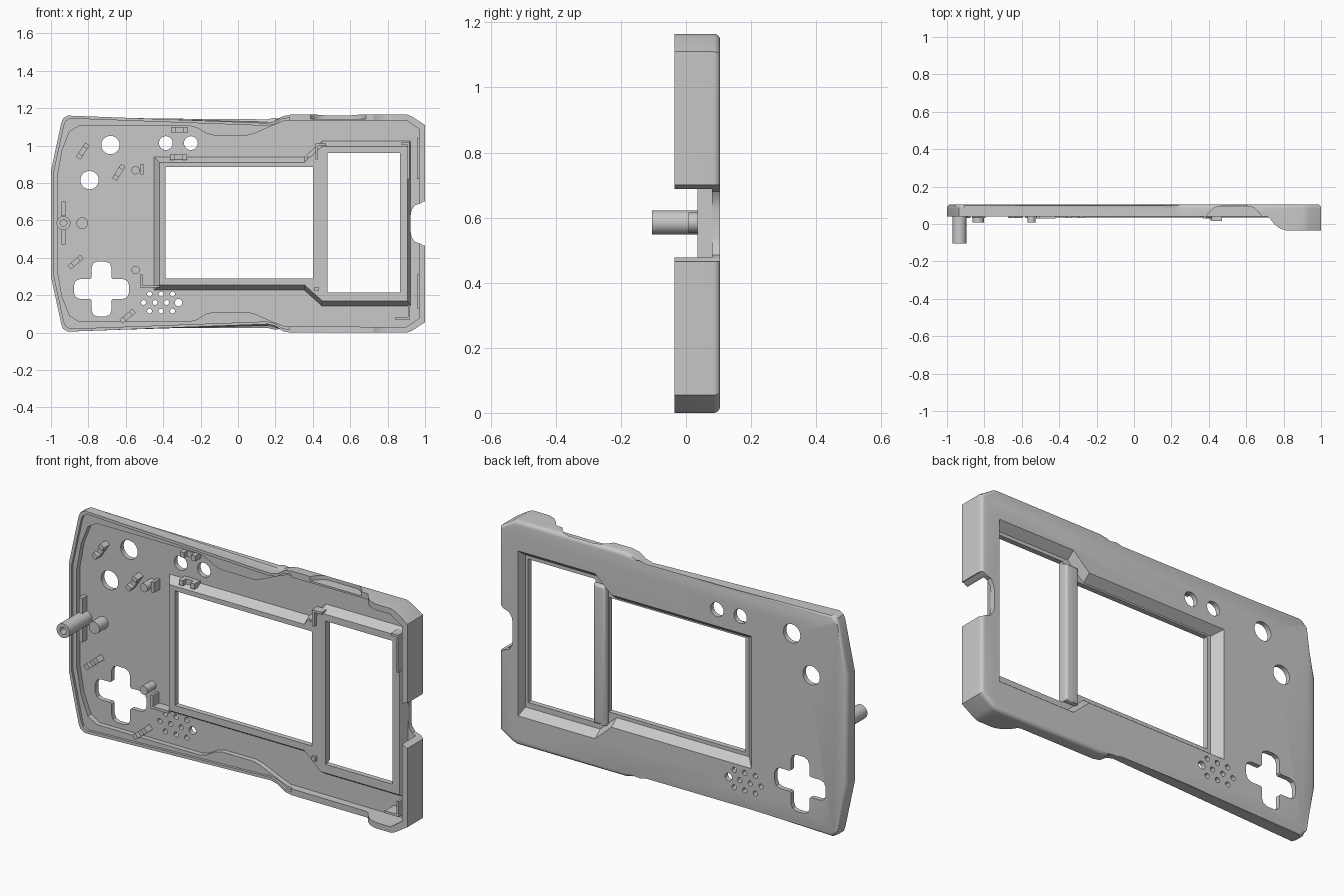
import bpy, bmesh, math
from mathutils import Matrix

if "Cube" in bpy.data.objects:
    bpy.data.objects.remove(bpy.data.objects["Cube"])

MID = 0.5825
grey = bpy.data.materials.new("plain grey")
grey.use_nodes = True
grey.diffuse_color = (0.58, 0.58, 0.58, 1)
grey.node_tree.nodes["Principled BSDF"].inputs["Base Color"].default_value = (0.58, 0.58, 0.58, 1)


def finish(name, bm):
    bmesh.ops.recalc_face_normals(bm, faces=bm.faces)
    mesh = bpy.data.meshes.new(name)
    bm.to_mesh(mesh)
    bm.free()
    mesh.materials.append(grey)
    ob = bpy.data.objects.new(name, mesh)
    bpy.context.collection.objects.link(ob)
    return ob


def prism(name, pts, lo, hi, axis="y", top=None, bevel=0):
    """Profile in xz (or xy) swept along y (or z); top gives a tapered end."""
    bm = bmesh.new()
    put = (lambda p, h: (p[0], h, p[1])) if axis == "y" else (lambda p, h: (p[0], p[1], h))
    a = [bm.verts.new(put(p, lo)) for p in pts]
    b = [bm.verts.new(put(p, hi)) for p in (top or pts)]
    n = len(a)
    bm.faces.new(a)
    end = bm.faces.new(b)
    for i in range(n):
        bm.faces.new((a[i], a[(i + 1) % n], b[(i + 1) % n], b[i]))
    if bevel:
        bmesh.ops.bevel(bm, geom=list(end.edges), offset=bevel, segments=4,
                        profile=0.5, affect="EDGES")
    return finish(name, bm)


def ring(name, pts, width, lo, hi):
    """Closed groove cutter that follows a polygon."""
    bm = bmesh.new()
    face = bm.faces.new([bm.verts.new((x, lo, z)) for x, z in pts])
    bmesh.ops.inset_region(bm, faces=[face], thickness=width, use_boundary=True)
    bmesh.ops.delete(bm, geom=[face], context="FACES")
    out = bmesh.ops.extrude_face_region(bm, geom=list(bm.faces), use_keep_orig=True)
    bmesh.ops.translate(bm, vec=(0, hi - lo, 0),
                        verts=[g for g in out["geom"] if isinstance(g, bmesh.types.BMVert)])
    return finish(name, bm)


def rect(x0, x1, z0, z1):
    return [(x0, z0), (x1, z0), (x1, z1), (x0, z1)]


def circle(x, z, r, n=28):
    return [(x + r * math.cos(i * math.tau / n), z + r * math.sin(i * math.tau / n)) for i in range(n)]


def mirrored(half):
    return half + [(x, 2 * MID - z) for x, z in reversed(half)]


def width_of(mesh):
    xs = [v.co.x for v in mesh.vertices]
    return max(xs) - min(xs) if xs else 0


def boolean(ob, other, mode="DIFFERENCE"):
    """Cut or join, moving to the next solver if one loses the body."""
    mod = ob.modifiers.new("cut", "BOOLEAN")
    mod.operation, mod.object = mode, other
    result = None
    for solver in ("EXACT", "MANIFOLD", "FLOAT"):
        mod.solver = solver
        graph = bpy.context.evaluated_depsgraph_get()
        graph.update()
        mesh = bpy.data.meshes.new_from_object(ob.evaluated_get(graph))
        if width_of(mesh) > 0.95 * width_of(ob.data):
            result = mesh
            break
    ob.modifiers.remove(mod)
    if result:
        ob.data = result
    bpy.data.objects.remove(other)


# Outer body with a rounded back edge
outline = mirrored([(-1, 0.3), (-0.945, 0.045), (-0.935, 0.02), (-0.91, 0.005), (0.16, 0.045),
                    (0.2, 0.035), (0.24, 0.008), (0.28, 0), (0.905, 0), (0.93, 0.01), (1, 0.055)])
shell = prism("shell", outline, -0.035, 0.105, bevel=0.02)

# Lower front rim on the thin side, hollow interior and stepped lip
boolean(shell, prism("rim_cut", [(-1.2, -0.3), (0.84, -0.3), (0.84, -0.04), (0.8, -0.031), (0.77, -0.018),
                                 (0.745, 0.005), (0.725, 0.034), (0.71, 0.04), (-1.2, 0.04)], -1, 2, "z"))
cavity = mirrored([(-0.965, 0.33), (-0.94, 0.19), (-0.9, 0.09), (-0.85, 0.06), (-0.26, 0.06), (-0.22, 0.07),
                   (-0.17, 0.1), (-0.13, 0.11), (0.05, 0.11), (0.09, 0.1), (0.18, 0.06),
                   (0.25, 0.033), (0.9, 0.03), (0.967, 0.075)])
boolean(shell, prism("cavity_cut", cavity, -0.3, 0.08))
lip = [(x * 0.985, MID + (z - MID) * 0.973) for x, z in outline if x < 0.5]
boolean(shell, prism("lip_cut", lip, -0.3, 0.053))


# Sunken screen surround, raised on the inside
def surround(left, low, right, grow=0):
    return mirrored([(left, low - grow), (0.355, low - grow), (0.45, low - grow - 0.085),
                     (right, low - grow - 0.085)])


boolean(shell, prism("surround_bulge", surround(-0.42, 0.255, 0.905), 0.035, 0.09,
                     top=surround(-0.455, 0.255, 0.925, 0.035)), "UNION")
boolean(shell, prism("surround_cut", surround(-0.407, 0.272, 0.88), 0.062, 0.11,
                     top=surround(-0.455, 0.272, 0.893, 0.037)))

# Screen windows
boolean(shell, prism("window_cut", rect(-0.387, 0.4, 0.29, 0.885), -0.3, 0.3))
boolean(shell, prism("window_cut", rect(0.478, 0.865, 0.215, 0.96), -0.3, 0.3))

# Side notch
notch = [(1.1, 0.465), (0.99, 0.465), (0.975, 0.475), (0.945, 0.485), (0.928, 0.51), (0.923, 0.54)]
boolean(shell, prism("notch_cut", mirrored(notch), -0.3, 0.3))

# Arched slot in the top wall
boolean(shell, prism("slot_cut", [(0.38, 0.03), (0.4, 0.06), (0.43, 0.088), (0.46, 0.095), (0.61, 0.095),
                                  (0.64, 0.088), (0.67, 0.06), (0.69, 0.03)], 1.143, 1.3, "z"))

# Button holes and speaker holes
holes = [(-0.682, 1.003, 0.049), (-0.794, 0.815, 0.049), (-0.386, 1.013, 0.037),
         (-0.252, 1.013, 0.037), (-0.318, 0.16, 0.02)]
for row, start in enumerate((-0.473, -0.505, -0.473)):
    holes += [(start + 0.0615 * i, 0.206 - 0.0455 * row, 0.013) for i in range(3)]
for x, z, r in holes:
    boolean(shell, prism("hole_cut", circle(x, z, r), -0.3, 0.3))

# Cross-shaped pad hole with rounded arms
cross = []
for q in range(4):
    c, s = (1, 0, -1, 0)[q], (0, 1, 0, -1)[q]
    arm = [(0.06, -0.053), (0.115, -0.053), (0.137, -0.044), (0.147, -0.022),
           (0.147, 0.022), (0.137, 0.044), (0.115, 0.053), (0.06, 0.053)]
    cross += [(-0.73 + c * u - s * v, 0.233 + s * u + c * v) for u, v in arm]
boolean(shell, prism("cross_cut", cross, -0.3, 0.3))

# Outlined panels on the back
panel = [(0.965, 1.11), (0.91, 1.137), (0.28, 1.137), (0.13, 1.06), (-0.07, 1.055),
         (-0.16, 0.978), (0.2, 0.978), (0.36, 1.033), (0.88, 1.033)]
for flip in (False, True):
    pts = [(x, 2 * MID - z) for x, z in panel] if flip else panel
    boolean(shell, ring("groove_cut", pts, 0.01, 0.094, 0.12))

# Rib between the windows
prism("window_rib", rect(0.402, 0.476, 0.22, 0.945), 0.05, 0.086, bevel=0.016)

# Mounting posts
post = prism("screw_post", circle(-0.933, 0.585, 0.037), -0.105, 0.09)
boolean(post, prism("bore_cut", circle(-0.933, 0.585, 0.018), -0.2, 0.03))
prism("post_rib", rect(-0.943, -0.923, 0.472, 0.548), 0.04, 0.09)
prism("post_rib", rect(-0.943, -0.923, 0.622, 0.7), 0.04, 0.09)
for x, z, r in ((-0.833, 0.585, 0.031), (-0.548, 0.868, 0.022), (-0.548, 0.335, 0.022)):
    prism("support_post", circle(x, z, r), 0.008, 0.09)

# Small saddle clips
for x, z, turn in ((-0.83, 0.97, 57), (-0.637, 0.857, 57), (-0.868, 0.377, 40),
                   (-0.59, 0.088, 40), (-0.313, 1.085, 0), (-0.318, 0.938, 0)):
    for u, half, front in ((-0.033, 0.012, 0.033), (0, 0.022, 0.058), (0.033, 0.012, 0.033)):
        clip = prism("clip", rect(u - half, u + half, -0.014, 0.014), front, 0.085)
        clip.data.transform(Matrix.Translation((x, 0, z)) @ Matrix.Rotation(-math.radians(turn), 4, "Y"))

# Locating brackets around the screens and along the walls
brackets = [(-0.52, -0.505, 0.845, 0.9, 0.03), (-0.523, -0.51, 0.24, 0.31, 0.03),
            (-0.523, -0.42, 0.24, 0.253, 0.03), (0.415, 0.428, 0.925, 1.01, 0.015),
            (0.415, 0.47, 0.998, 1.01, 0.015), (0.37, 0.428, 0.925, 0.938, 0.03),
            (0.41, 0.43, 0.222, 0.245, 0.02), (0.905, 0.918, 0.82, 1.015, 0.005),
            (0.875, 0.918, 1.003, 1.015, 0.005), (0.908, 0.92, 0.07, 0.15, 0.005),
            (0.84, 0.92, 0.07, 0.082, 0.005), (0.957, 0.97, 0.82, 1.04, -0.01),
            (0.957, 0.97, 0.13, 0.31, -0.01)]
for x0, x1, z0, z1, front in brackets:
    prism("bracket", rect(x0, x1, z0, z1), front, 0.06 if z0 > 0.92 and x1 < 0.5 else 0.085)

# Smooth rounded areas, keep edges crisp
bpy.ops.object.select_all(action="DESELECT")
for ob in bpy.context.collection.objects:
    if ob.type == "MESH" and ob.data.materials and ob.data.materials[0] == grey:
        ob.select_set(True)
        bpy.context.view_layer.objects.active = ob
bpy.ops.object.shade_smooth_by_angle(angle=math.radians(30))
